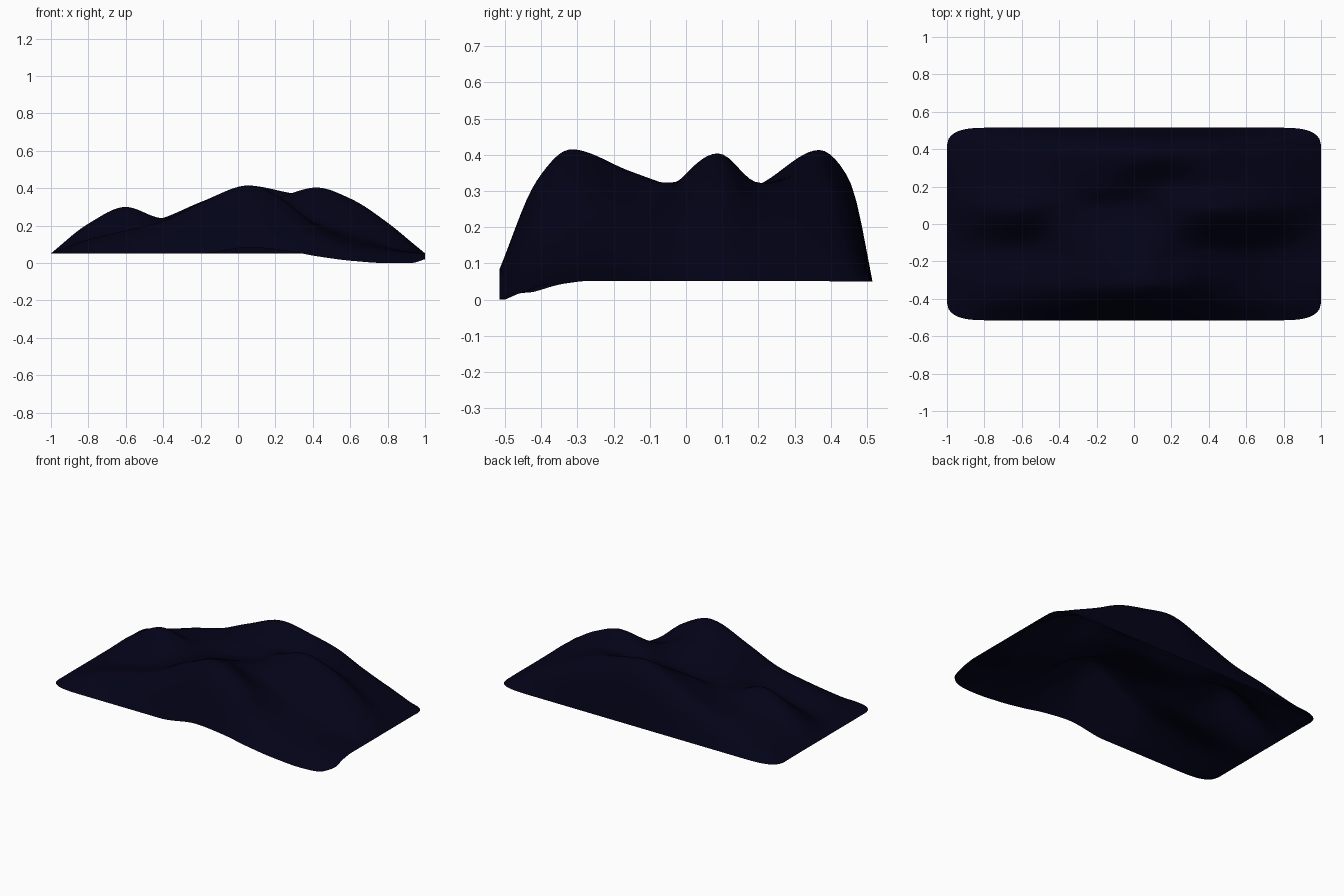
import bpy, bmesh, math

if "Cube" in bpy.data.objects:
    bpy.data.objects.remove(bpy.data.objects["Cube"])

# Draped cloth: a smooth sheet lofted through a few height profiles
X = [-1, -.8, -.6, -.4, -.2, .06, .25, .42, .6, .8, .93, 1]
front_edge  = [.055, .055, .055, .055, .055, .087, .070, .040, .016, .003, .004, .024]
front_ridge = [.055, .130, .178, .228, .325, .421, .340, .200, .115, .075, .060, .055]
front_dip   = [.055, .110, .150, .210, .300, .357, .290, .215, .155, .088, .066, .055]
mid_ridge   = [.055, .215, .306, .242, .250, .285, .365, .410, .350, .220, .113, .055]
back_dip    = [.055, .155, .220, .235, .300, .320, .318, .325, .285, .185, .100, .055]
back_ridge  = [.055, .125, .195, .245, .330, .419, .385, .345, .260, .165, .094, .055]
back_edge   = [.053] * 12


def blend(a, b, t):
    return [p + (q - p) * t for p, q in zip(a, b)]


Y = [-.515, -.41, -.32, -.15, .09, .20, .37, .455, .515]
ROWS = [front_edge, blend(front_edge, front_ridge, .75), front_ridge, front_dip,
        mid_ridge, back_dip, back_ridge, blend(back_edge, back_ridge, .76), back_edge]


def curve(xs, zs, x):
    """Smooth monotone-limited cubic through the points."""
    n = len(xs)
    d = [(zs[i + 1] - zs[i]) / (xs[i + 1] - xs[i]) for i in range(n - 1)]

    def slope(i):
        if i == 0:
            return d[0]
        if i == n - 1:
            return d[-1]
        a, b = d[i - 1], d[i]
        return 0 if a * b <= 0 else 2 * a * b / (a + b)

    i = 0
    while i < n - 2 and x > xs[i + 1]:
        i += 1
    h = xs[i + 1] - xs[i]
    t = (x - xs[i]) / h
    return ((2*t**3 - 3*t*t + 1) * zs[i] + (t**3 - 2*t*t + t) * h * slope(i)
            + (3*t*t - 2*t**3) * zs[i + 1] + (t**3 - t*t) * h * slope(i + 1))


NX, NY = 110, 70
bm = bmesh.new()
grid = []
for i in range(NX + 1):
    u = -1 + 2 * i / NX
    x = .45 * u + .55 * math.sin(u * math.pi / 2)     # denser at the ends
    column = [curve(X, row, x) for row in ROWS]
    t = min(1, max(0, (abs(x) - .70) / .30))          # rounded corners
    narrow = 1 - .18 * (1 - math.sqrt(1 - t ** 4.5))
    line = []
    for j in range(NY + 1):
        y = -.515 + 1.03 * j / NY
        line.append(bm.verts.new((x, y * narrow, curve(Y, column, y))))
    grid.append(line)
low = min(v.co.z for v in bm.verts)
for v in bm.verts:
    v.co.z -= low
for i in range(NX):
    for j in range(NY):
        f = bm.faces.new((grid[i][j], grid[i+1][j], grid[i+1][j+1], grid[i][j+1]))
        f.smooth = True

# Soften the folds, keeping the outline fixed
inner = [v for v in bm.verts if not v.is_boundary]
for _ in range(3):
    bmesh.ops.smooth_vert(bm, verts=inner, factor=.5,
                          use_axis_x=False, use_axis_y=False, use_axis_z=True)

mesh = bpy.data.meshes.new("draped_cloth")
bm.to_mesh(mesh)
bm.free()
navy = bpy.data.materials.new("dark navy")
navy.diffuse_color = (.0008, .0008, .009, 1)
navy.use_nodes = True
navy.node_tree.nodes["Principled BSDF"].inputs["Base Color"].default_value = navy.diffuse_color
mesh.materials.append(navy)
bpy.context.collection.objects.link(bpy.data.objects.new("draped_cloth", mesh))
